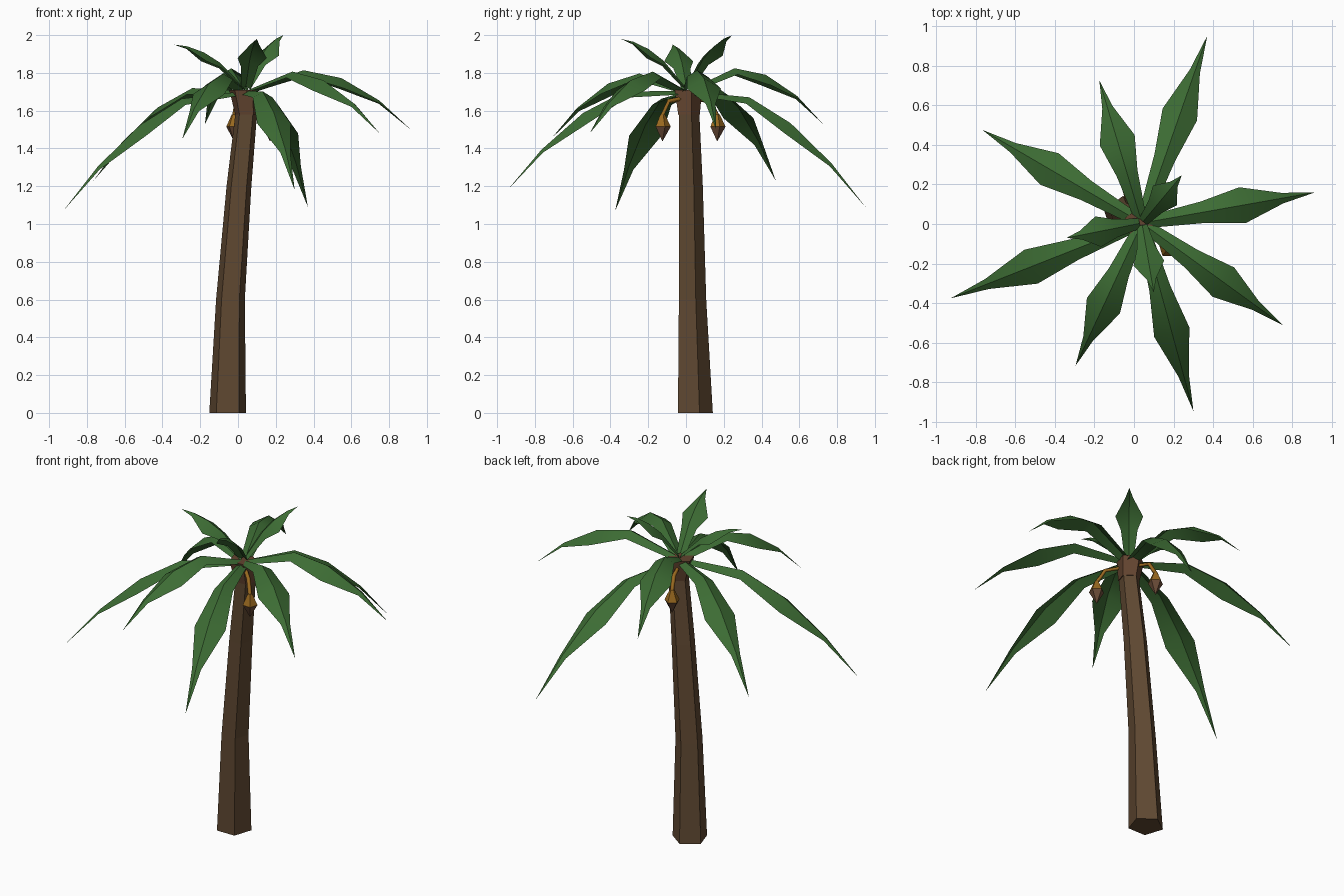
import bpy, bmesh, math
from mathutils import Vector

cube = bpy.data.objects.get("Cube")
if cube:
    bpy.data.objects.remove(cube)


def material(name, rgb):
    m = bpy.data.materials.new(name)
    m.use_nodes = True
    m.diffuse_color = (*rgb, 1)
    m.node_tree.nodes["Principled BSDF"].inputs["Base Color"].default_value = (*rgb, 1)
    return m


BARK = material("bark brown", (0.115, 0.065, 0.031))
COLLAR = material("collar brown", (0.125, 0.058, 0.029))
LEAF = material("leaf green", (0.046, 0.15, 0.034))
HUSK = material("husk brown", (0.15, 0.074, 0.04))
ORANGE = material("ripe orange", (0.32, 0.14, 0.014))


def make_object(name, bm, *mats, smooth=None):
    mesh = bpy.data.meshes.new(name)
    bm.to_mesh(mesh)
    bm.free()
    for m in mats:
        mesh.materials.append(m)
    ob = bpy.data.objects.new(name, mesh)
    bpy.context.collection.objects.link(ob)
    if smooth:
        bpy.ops.object.select_all(action='DESELECT')
        bpy.context.view_layer.objects.active = ob
        ob.select_set(True)
        bpy.ops.object.shade_smooth_by_angle(angle=math.radians(smooth))
    return ob


def loft(name, rings, sides, *mats, smooth=None):
    """Stack horizontal polygons given as (x, y, z, radius)."""
    bm = bmesh.new()
    loops = []
    for x, y, z, r in rings:
        angles = [math.pi / 2 + math.tau * i / sides for i in range(sides)]
        loops.append([bm.verts.new((x + r * math.cos(a), y + r * math.sin(a), z)) for a in angles])
    for low, high in zip(loops, loops[1:]):
        for i in range(sides):
            j = (i + 1) % sides
            bm.faces.new((low[i], low[j], high[j], high[i]))
    bm.faces.new(loops[0][::-1])
    bm.faces.new(loops[-1])
    bmesh.ops.recalc_face_normals(bm, faces=bm.faces)
    return make_object(name, bm, *mats, smooth=smooth)


# Leaning five-sided trunk and its flared collar
loft("trunk", [(-0.055, 0.04, 0, 0.102), (-0.04, 0.027, 0.6, 0.08),
               (0.005, 0.02, 1.2, 0.069), (0.045, 0.01, 1.6, 0.06)], 5, BARK)
loft("collar", [(0.045, 0.01, 1.58, 0.063), (0.03, 0.005, 1.71, 0.08)], 5, COLLAR)

# Fronds: folded sheets bowed between the crown and a tip
CROWN = Vector((0.04, 0.005, 1.72))
SECTIONS = [(0.03, 0.03, 0), (0.35, 0.055, 0.95), (0.58, 0.092, 1), (0.81, 0.027, 0.62)]


def frond(name, tip, bow, width=1.0):
    chord = Vector(tip) - CROWN
    side = Vector((-chord.y, chord.x, 0)).normalized()
    bm = bmesh.new()
    rows = []
    for s, half, lift in SECTIONS:
        mid = CROWN + chord * s + Vector((0, 0, bow * lift))
        drop = Vector((0, 0, -0.6 * half * width))
        rows.append([bm.verts.new(mid + side * half * width * k + drop * abs(k))
                     for k in (1, 0, -1)])
    for a, b in zip(rows, rows[1:]):
        for i in (0, 1):
            bm.faces.new((a[i], a[i + 1], b[i + 1], b[i]))
    end = bm.verts.new(tip)
    for i in (0, 1):
        bm.faces.new((rows[-1][i], rows[-1][i + 1], end))
    make_object(name, bm, LEAF, smooth=35)


LONG_TIPS = [(0.37, 0.95, 1.09), (0.915, 0.16, 1.5), (0.75, -0.51, 1.48),
             (0.3, -0.945, 1.18), (-0.295, -0.715, 1.45), (-0.925, -0.375, 1.07),
             (-0.765, 0.475, 1.23), (-0.175, 0.725, 1.53)]
for n, tip in enumerate(LONG_TIPS, 1):
    frond(f"long_frond_{n}", tip, 0.18)

SHORT_TIPS = [(0.24, 0.245, 2.0), (-0.34, -0.07, 1.95), (0.1, -0.345, 1.98)]
for n, tip in enumerate(SHORT_TIPS, 1):
    frond(f"short_frond_{n}", tip, 0.055, 0.85)


# Hanging nuts: orange upper half, brown lower half, on thin stalks
def nut(name, x, y):
    ob = loft(name, [(x, y, 1.44, 0.002), (x, y, 1.515, 0.044), (x, y, 1.58, 0.014)],
              5, HUSK, ORANGE)
    for p in ob.data.polygons:
        p.material_index = int(p.center.z > 1.52)
    top = Vector((x, y, 1.575))
    root = Vector((0.035, 0.01, 1.67))
    curve = bpy.data.curves.new(name + "_stalk", 'CURVE')
    curve.dimensions = '3D'
    curve.bevel_depth = 0.012
    curve.bevel_resolution = 0
    line = curve.splines.new('POLY')
    line.points.add(2)
    bend = root.lerp(top, 0.75)
    bend.z = 1.65
    for pt, co in zip(line.points, (root, bend, top)):
        pt.co = (*co, 1)
    curve.materials.append(ORANGE)
    stalk = bpy.data.objects.new(name + "_stalk", curve)
    bpy.context.collection.objects.link(stalk)


nut("front_nut", 0.17, -0.125)
nut("back_nut", -0.02, 0.165)
